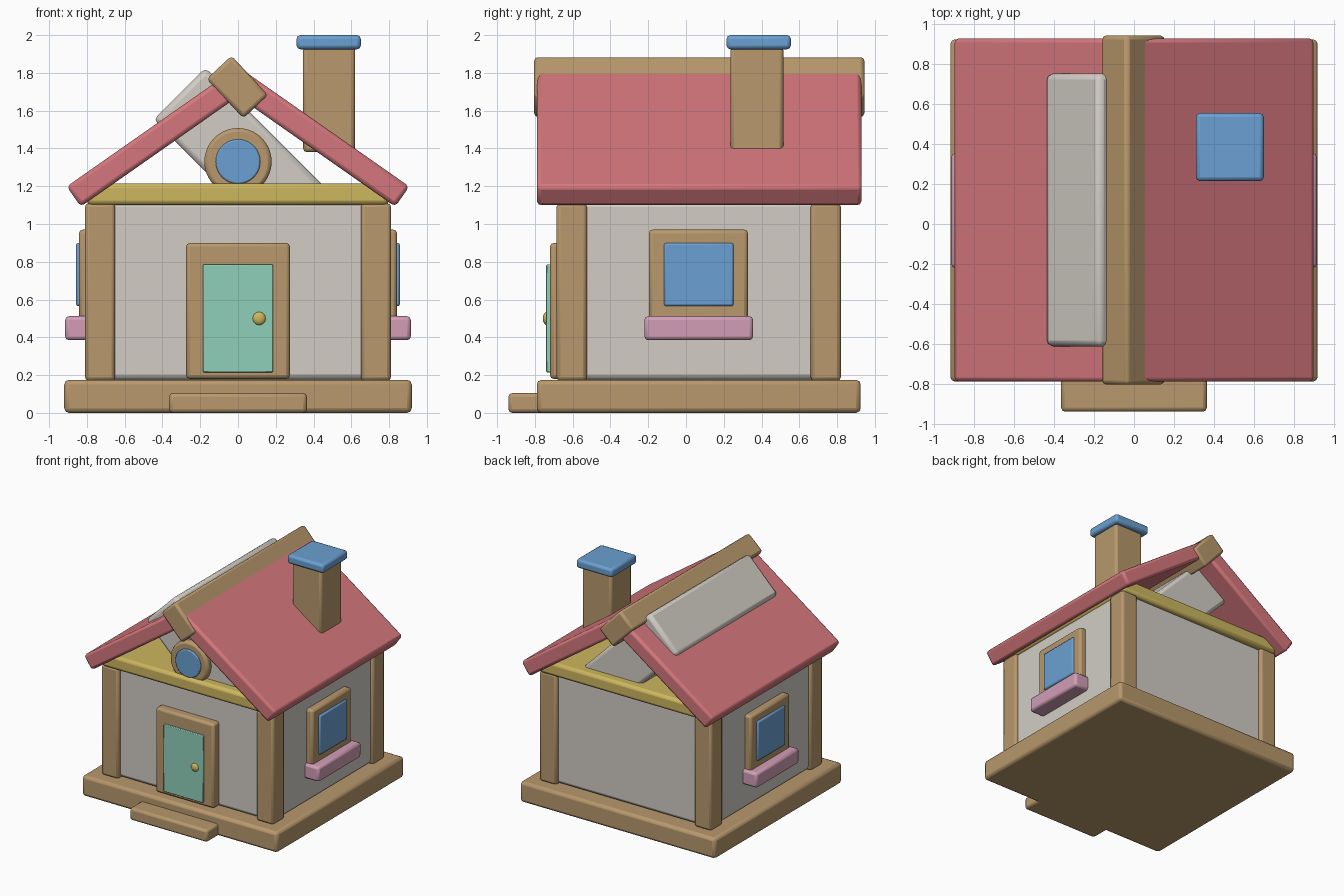
import bpy
import math
from mathutils import Vector

old = bpy.data.objects.get("Cube")
if old:
    bpy.data.objects.remove(old, do_unlink=True)


def material(name, hex_code):
    """Flat material from an sRGB hex code, converted to linear."""
    srgb = [int(hex_code[i:i + 2], 16) / 255 for i in (0, 2, 4)]
    colour = [((c + 0.055) / 1.055) ** 2.4 for c in srgb] + [1.0]
    mat = bpy.data.materials.new(name)
    mat.use_nodes = True
    mat.diffuse_color = colour
    mat.node_tree.nodes["Principled BSDF"].inputs["Base Color"].default_value = colour
    mat.roughness = 0.8
    return mat


plaster = material("plaster", "D2CDC5")
wood = material("wood", "B8986C")
red = material("roof red", "D5777D")
blue = material("glass blue", "6BA0D2")
yellow = material("beam yellow", "CDB75F")
teal = material("door teal", "8FCFBA")
pink = material("planter pink", "D29EB6")


def finish(name, mat, bevel):
    """Name the active object, colour it and round its edges."""
    ob = bpy.context.object
    ob.name = ob.data.name = name
    ob.data.materials.append(mat)
    if bevel:
        mod = ob.modifiers.new("soft_edges", 'BEVEL')
        mod.width = bevel
        mod.segments = 2
        mod.limit_method = 'ANGLE'
    bpy.ops.object.shade_smooth_by_angle(angle=math.radians(30))
    return ob


def tilted_box(name, mat, centre, size, tilt=0, bevel=0.02):
    """Box of a given size, tilted about the y axis in degrees."""
    bpy.ops.mesh.primitive_cube_add(size=1, location=centre)
    ob = bpy.context.object
    for v in ob.data.vertices:
        v.co = Vector(a * b for a, b in zip(v.co, size))
    ob.rotation_euler.y = math.radians(tilt)
    return finish(name, mat, bevel)


def box(name, mat, x, y, z, bevel=0.02):
    """Box given by its extents along each axis."""
    spans = (x, y, z)
    return tilted_box(name, mat, [(a + b) / 2 for a, b in spans],
                      [abs(b - a) for a, b in spans], 0, bevel)


def disc(name, mat, x, z, radius, y, bevel=0.015):
    """Cylinder facing the front, between two y values."""
    bpy.ops.mesh.primitive_cylinder_add(
        vertices=40, radius=radius, depth=y[1] - y[0],
        location=(x, sum(y) / 2, z), rotation=(math.pi / 2, 0, 0))
    return finish(name, mat, bevel)


# Foundation and doorstep
box("foundation", wood, (-0.92, 0.92), (-0.79, 0.925), (0, 0.175), 0.025)
box("doorstep", wood, (-0.365, 0.365), (-0.94, -0.7), (0, 0.105))

# Walls, ceiling slab and corner posts
box("walls", plaster, (-0.785, 0.785), (-0.65, 0.79), (0.175, 1.12), 0.03)
box("ceiling_slab", yellow, (-0.8, 0.8), (-0.695, 0.835), (1.1, 1.215), 0.025)
for side, sx in (("left", 1), ("right", -1)):
    for end, y in (("front", (-0.685, -0.525)), ("back", (0.66, 0.82))):
        box(f"{end}_{side}_post", wood, (sx * 0.65, sx * 0.81), y, (0.17, 1.11))

# Tilted attic block under the roof
tilted_box("attic_block", plaster, (0.008, 0.07, 1.372), (0.9, 1.365, 0.39), 45, 0.03)

# Roof panels and ridge beam
for side, sx in (("left", 1), ("right", -1)):
    tilted_box(f"{side}_roof_panel", red, (sx * 0.417, 0.07, 1.462),
               (1.105, 1.72, 0.13), sx * 35, 0.022)
tilted_box("ridge_beam", wood, (-0.003, 0.07, 1.725), (0.285, 1.75, 0.18), 47)

# Chimney
box("chimney", wood, (0.345, 0.62), (0.235, 0.515), (1.38, 1.94))
box("chimney_cap", blue, (0.31, 0.65), (0.215, 0.555), (1.925, 2.0))

# Front door
box("door_frame", wood, (-0.275, 0.275), (-0.72, -0.62), (0.18, 0.9))
box("door", teal, (-0.185, 0.185), (-0.74, -0.64), (0.215, 0.785), 0.005)
bpy.ops.mesh.primitive_uv_sphere_add(segments=24, ring_count=12, radius=0.035,
                                     location=(0.112, -0.737, 0.5))
bpy.context.object.scale.y = 0.6
finish("door_knob", yellow, 0)

# Round attic window
disc("round_window_frame", wood, 0, 1.33, 0.178, (-0.665, -0.57), 0.02)
disc("round_window_pane", blue, 0, 1.33, 0.118, (-0.68, -0.6), 0.008)

# Side windows with planters
for side, sx in (("left", 1), ("right", -1)):
    box(f"{side}_window_frame", wood, (sx * 0.75, sx * 0.842), (-0.197, 0.328), (0.48, 0.97))
    box(f"{side}_window_pane", blue, (sx * 0.77, sx * 0.858), (-0.117, 0.252), (0.565, 0.9), 0.012)
    box(f"{side}_planter", pink, (sx * 0.76, sx * 0.915), (-0.22, 0.355), (0.385, 0.512))
